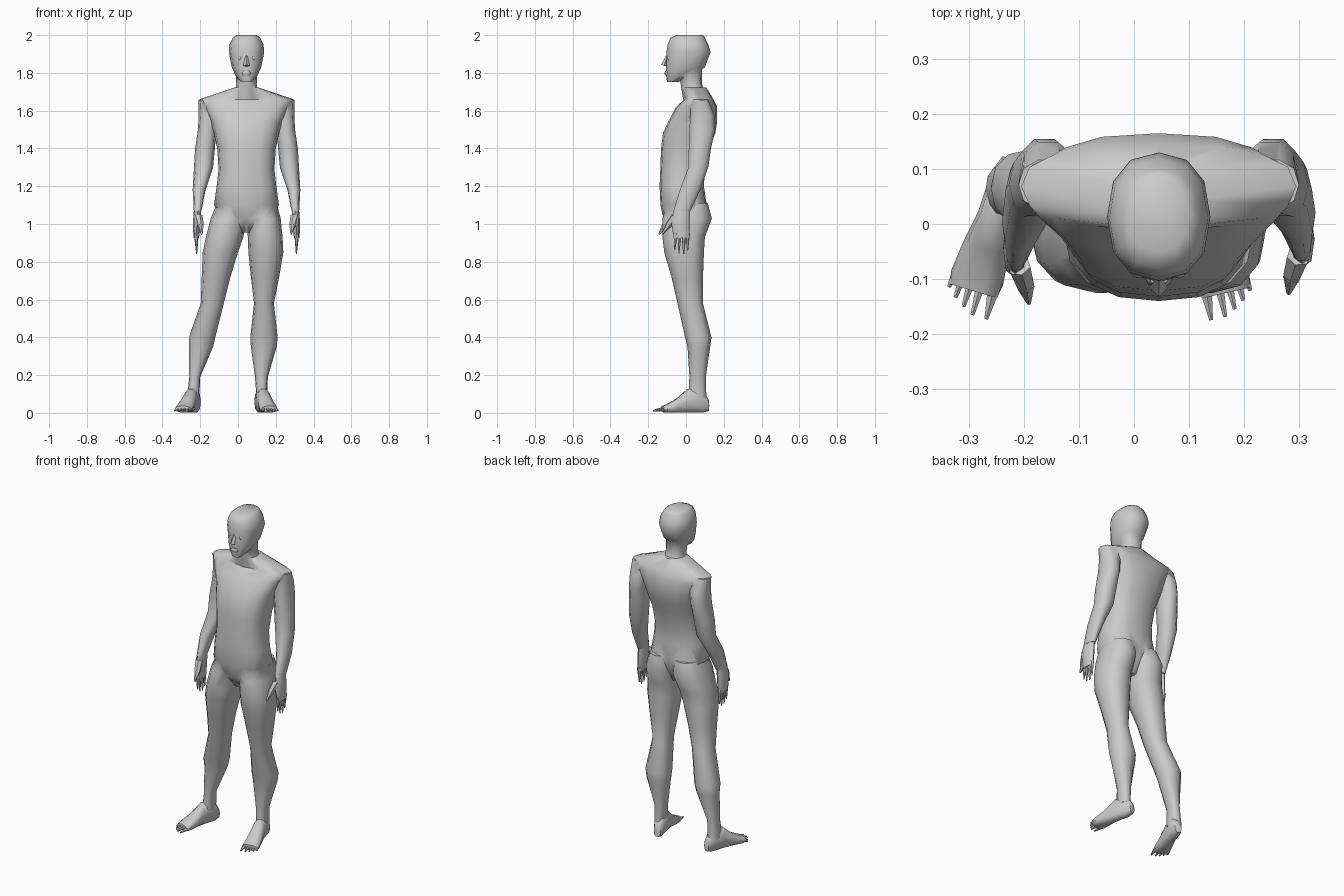
import bpy, bmesh, math
from mathutils import Vector, Matrix

if "Cube" in bpy.data.objects:
    bpy.data.objects.remove(bpy.data.objects["Cube"])

CX = 0.045  # mirror line of the upper body


def loft(bm, rings, n=12, e=2.3, axis='z'):
    """Skin rings (t, a0, a1, b0, b1) along an axis as rounded sections."""
    loops = []
    for t, a0, a1, b0, b1 in rings:
        loop = []
        for i in range(n):
            w = 2 * math.pi * i / n
            c, s = math.cos(w), math.sin(w)
            c = math.copysign(abs(c) ** (2 / e), c)
            s = math.copysign(abs(s) ** (2 / e), s)
            a = (a0 + a1) / 2 + c * (a1 - a0) / 2
            b = (b0 + b1) / 2 + s * (b1 - b0) / 2
            loop.append(bm.verts.new((a, b, t) if axis == 'z' else (a, t, b)))
        loops.append(loop)
    for p, q in zip(loops, loops[1:]):
        for i in range(n):
            j = (i + 1) % n
            bm.faces.new((p[i], p[j], q[j], q[i]))
    bm.faces.new(loops[0])
    bm.faces.new(loops[-1])


def digit(bm, a, b, r1, r2, n=6):
    """Tapered finger or toe from a to b."""
    a, b = Vector(a), Vector(b)
    d = b - a
    m = Matrix.Translation((a + b) / 2) @ d.to_track_quat('Z', 'Y').to_matrix().to_4x4()
    bmesh.ops.create_cone(bm, cap_ends=True, segments=n, radius1=r1, radius2=r2,
                          depth=d.length, matrix=m)


def smooth(mesh):
    mesh.shade_smooth()
    mesh.set_sharp_from_angle(angle=math.radians(55))


def finish(name, bm, matrix=None):
    if matrix:
        bmesh.ops.transform(bm, matrix=matrix, verts=bm.verts)
    bmesh.ops.recalc_face_normals(bm, faces=bm.faces)
    mesh = bpy.data.meshes.new(name)
    bm.to_mesh(mesh)
    bm.free()
    smooth(mesh)
    ob = bpy.data.objects.new(name, mesh)
    bpy.context.collection.objects.link(ob)
    return ob


def lofted(name, rings, **kw):
    bm = bmesh.new()
    loft(bm, rings, **kw)
    return finish(name, bm)


def centred(rows):
    return [(z, CX - h, CX + h, y0, y1) for z, h, y0, y1 in rows]


def flip(s):
    """Mirror matrix about the body centre for side s."""
    return Matrix.Translation((CX, 0, 0)) @ Matrix.Diagonal((s, 1, 1, 1)) @ Matrix.Translation((-CX, 0, 0))


# Torso with sloping shoulders
torso = lofted("body", centred([
    (0.955, .03, -.08, .05), (1.03, .12, -.12, .09), (1.10, .172, -.135, .11),
    (1.20, .158, -.14, .095), (1.29, .148, -.136, .10), (1.40, .155, -.132, .125),
    (1.48, .172, -.122, .155), (1.54, .188, -.095, .165), (1.62, .225, -.052, .165),
    (1.66, .25, -.008, .145), (1.722, .065, -.02, .108)]), n=16, e=2.5)
parts = []

# Neck and head
parts.append(lofted("neck", centred([
    (1.66, .068, -.015, .115), (1.74, .054, -.028, .085), (1.83, .06, -.04, .085)])))
parts.append(lofted("head", centred([
    (1.752, .028, -.10, -.04), (1.785, .058, -.106, .05), (1.83, .078, -.106, .10),
    (1.91, .094, -.103, .13), (1.95, .09, -.097, .118), (1.987, .072, -.082, .10),
    (2.0, .055, -.05, .09)])))

# Legs: z, outer/inner x, front/back y
leg_y = [(-.10, .115), (-.125, .137), (-.125, .10), (-.115, .095), (-.077, .09),
         (-.045, .09), (-.005, .135), (.008, .128), (.018, .105), (.012, .108)]
leg_z = [1.11, 1.03, .93, .85, .72, .58, .40, .35, .19, .08]
left_x = [(-.11, .04), (-.145, .045), (-.17, .028), (-.187, 0), (-.192, -.04),
          (-.197, -.075), (-.26, -.12), (-.26, -.132), (-.258, -.2), (-.27, -.205)]
right_x = [(.05, .205), (.045, .226), (.052, .236), (.055, .24), (.068, .218),
           (.085, .19), (.065, .21), (.068, .205), (.09, .158), (.098, .155)]
for name, xs in (("left_leg", left_x), ("right_leg", right_x)):
    parts.append(lofted(name, [(z, *x, *y) for z, x, y in zip(leg_z, xs, leg_y)]))

# Arms and hands, the left ones swung slightly forward
arm = [(1.657, .19, .30, .025, .118), (1.58, .195, .298, .02, .152),
       (1.50, .205, .302, .015, .158), (1.40, .212, .317, .012, .135),
       (1.30, .222, .323, .01, .12), (1.18, .262, .33, -.035, .078),
       (1.07, .283, .324, -.068, .025)]
for side, s, fwd in (("right", 1, 0), ("left", -1, -.018)):
    bm = bmesh.new()
    loft(bm, [(z, a, b, c + fwd * (z < 1.2), d + fwd * (z < 1.2)) for z, a, b, c, d in arm], n=10)
    parts.append(finish(side + "_arm", bm, flip(s)))

    bm = bmesh.new()
    loft(bm, [(1.09, .285, .322, -.06, .02), (1.02, .285, .328, -.08, .02),
              (.97, .29, .328, -.072, .02), (.925, .297, .325, -.065, .018)], n=8)
    for y, tip in ((-.054, .865), (-.034, .845), (-.011, .84), (.008, .86)):
        digit(bm, (.311, y, .95), (.309, y * 1.1, tip), .013, .003)
    digit(bm, (.299, -.058, 1.04), (.287, -.095, .99), .022, .017)
    digit(bm, (.288, -.09, .998), (.281, -.126, .945), .018, .004)
    finish(side + "_hand", bm, flip(s) @ Matrix.Translation((0, fwd, 0)))

# Merge the main masses into one skin
for p in parts:
    mod = torso.modifiers.new(p.name, 'BOOLEAN')
    mod.operation, mod.solver, mod.object = 'UNION', 'EXACT', p
deps = bpy.context.evaluated_depsgraph_get()
skin = bpy.data.meshes.new_from_object(torso.evaluated_get(deps))
torso.modifiers.clear()
torso.data = skin
smooth(skin)
for p in parts:
    bpy.data.objects.remove(p)

# Feet with separate toes, turned outwards
for side, s, x, turn in (("right", 1, .125, .22), ("left", -1, -.237, .29)):
    bm = bmesh.new()
    loft(bm, [(.06, -.02, .02, .008, .07), (.03, -.033, .031, 0, .12),
              (-.05, -.034, .034, 0, .13), (-.11, -.042, .044, 0, .078),
              (-.165, -.048, .05, 0, .046), (-.19, -.044, .044, .004, .036)],
         n=10, e=2.5, axis='y')
    for tx, r, tip in ((-.033, .015, -.232), (-.009, .011, -.232), (.009, .010, -.222),
                       (.026, .010, -.21), (.041, .009, -.195)):
        digit(bm, (tx, -.16, .022), (tx * 1.1, tip, .012), r, .004)
    finish(side + "_foot", bm, Matrix.Translation((x, .06, 0))
           @ Matrix.Diagonal((s, 1, 1, 1)) @ Matrix.Rotation(turn, 4, 'Z'))

# Nose, lips and ears
bm = bmesh.new()
digit(bm, (CX, -.098, 1.893), (CX, -.116, 1.838), .006, .017, 4)
finish("nose", bm)
bm = bmesh.new()
loft(bm, [(1.785, CX - .02, CX + .02, -.108, -.08), (1.797, CX - .026, CX + .026, -.115, -.08),
          (1.81, CX - .018, CX + .018, -.11, -.08)], n=8)
finish("lips", bm)
bm = bmesh.new()
for s in (1, -1):
    bmesh.ops.create_uvsphere(bm, u_segments=8, v_segments=6, radius=.014,
                              matrix=Matrix.Translation((CX + s * .036, -.085, 1.878)))
finish("eyes", bm)
